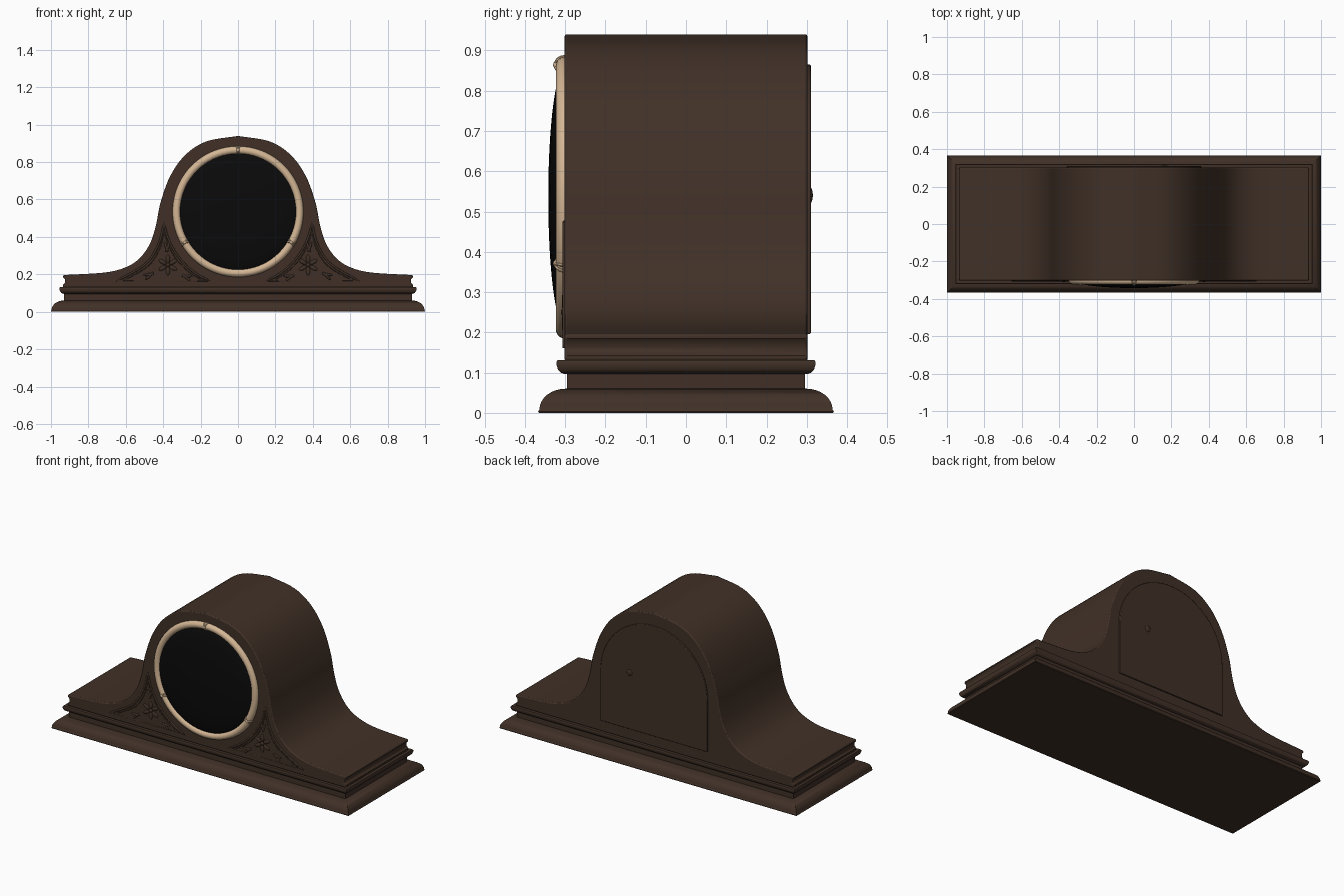
import bpy, bmesh, math
from mathutils import Vector, Matrix

cube = bpy.data.objects.get("Cube")
if cube:
    bpy.data.objects.remove(cube, do_unlink=True)


def material(name, rgb):
    m = bpy.data.materials.new(name)
    m.use_nodes = True
    m.diffuse_color = (*rgb, 1)
    m.node_tree.nodes["Principled BSDF"].inputs["Base Color"].default_value = (*rgb, 1)
    return m


wood = material("dark walnut", (0.052, 0.030, 0.020))
brass = material("pale brass", (0.66, 0.47, 0.30))
black = material("black glass", (0.003, 0.003, 0.003))


def finish(name, bm, mat, bevel=0, angle=40):
    """Turn a bmesh into a named, smooth-shaded object."""
    bmesh.ops.recalc_face_normals(bm, faces=bm.faces)
    me = bpy.data.meshes.new(name)
    bm.to_mesh(me)
    bm.free()
    me.materials.append(mat)
    ob = bpy.data.objects.new(name, me)
    bpy.context.collection.objects.link(ob)
    bpy.ops.object.select_all(action='DESELECT')
    ob.select_set(True)
    bpy.context.view_layer.objects.active = ob
    bpy.ops.object.shade_smooth_by_angle(angle=math.radians(angle))
    if bevel:
        mod = ob.modifiers.new("soft edges", 'BEVEL')
        mod.width, mod.segments = bevel, 2
        mod.limit_method, mod.angle_limit = 'ANGLE', math.radians(50)
    return ob


def spline(pts, steps=6):
    """Smooth open curve through 2D points."""
    p = [Vector(q) for q in pts]
    p = [2 * p[0] - p[1]] + p + [2 * p[-1] - p[-2]]
    out = []
    for a, b, c, d in zip(p, p[1:], p[2:], p[3:]):
        for i in range(steps):
            t = i / steps
            out.append(0.5 * (2 * b + (c - a) * t + (2 * a - 5 * b + 4 * c - d) * t * t
                              + (3 * b - a - 3 * c + d) * t ** 3))
    return out + [p[-2]]


def slab(name, outline, y0, y1, mat, bevel):
    """Extrude an x-z outline from y0 to y1."""
    bm = bmesh.new()
    face = bm.faces.new([bm.verts.new((x, y0, z)) for x, z in outline])
    new = bmesh.ops.extrude_face_region(bm, geom=[face])["geom"]
    bmesh.ops.translate(bm, vec=(0, y1 - y0, 0),
                        verts=[v for v in new if isinstance(v, bmesh.types.BMVert)])
    return finish(name, bm, mat, bevel)


def moulding(name, profile):
    """Stack rectangles given as (inset, height) and skin them."""
    bm = bmesh.new()
    rings = [[bm.verts.new((sx * (1 - d), sy * (0.367 - d), z))
              for sx, sy in ((-1, -1), (1, -1), (1, 1), (-1, 1))] for d, z in profile]
    for a, b in zip(rings, rings[1:]):
        for i in range(4):
            j = (i + 1) % 4
            bm.faces.new((a[i], a[j], b[j], b[i]))
    bm.faces.new(rings[0])
    bm.faces.new(rings[-1])
    return finish(name, bm, wood)


def torus(bm, major, minor, matrix, n=72, m=14):
    grid = [[bm.verts.new(matrix @ Vector((
        (major + minor * math.cos(v)) * math.cos(u),
        (major + minor * math.cos(v)) * math.sin(u), minor * math.sin(v))))
        for v in (math.tau * j / m for j in range(m))]
        for u in (math.tau * i / n for i in range(n))]
    for i in range(n):
        for j in range(m):
            k, l = (i + 1) % n, (j + 1) % m
            bm.faces.new((grid[i][j], grid[k][j], grid[k][l], grid[i][l]))


def blob(bm, loc, size, turn=0, seg=16):
    """Ellipsoid turned in the front plane."""
    mat = Matrix.Translation(loc) @ Matrix.Rotation(turn, 4, 'Y') @ Matrix.Diagonal((*size, 1))
    bmesh.ops.create_uvsphere(bm, u_segments=seg, v_segments=seg // 2, radius=1, matrix=mat)


# Stepped plinth
quarter = [(0.003 + 0.065 * (1 - math.cos(t)), 0.008 + 0.052 * math.sin(t))
           for t in (math.pi / 2 * i / 8 for i in range(9))]
moulding("base_moulding", [(0.002, 0), (0, 0.004)] + quarter)
moulding("plinth_neck", [(0.071, 0.055), (0.071, 0.1)])
moulding("band_moulding", [(0.066, 0.096), (0.056, 0.1), (0.049, 0.108), (0.046, 0.118),
                           (0.046, 0.128), (0.048, 0.131), (0.068, 0.131)])

# Case: arched hump sweeping into flat shoulders
half = spline([(0, 0.94), (0.17, 0.91), (0.285, 0.835), (0.365, 0.72), (0.415, 0.58),
               (0.437, 0.47), (0.468, 0.37), (0.522, 0.29), (0.595, 0.24),
               (0.71, 0.21), (0.935, 0.196)])
half += [Vector(p) for p in ((0.935, 0.185), (0.926, 0.175), (0.924, 0.155),
                             (0.936, 0.143), (0.936, 0.129))]
case = half + [Vector((-p.x, p.y)) for p in reversed(half[1:])]
slab("clock_case", case, -0.302, 0.302, wood, 0.006)

# Back door and its knob
arch = [(0.36 * math.cos(t), 0.505 + 0.36 * math.sin(t))
        for t in (math.pi * i / 32 for i in range(33))]
slab("back_door", arch + [(-0.36, 0.196), (0.36, 0.196)], 0.295, 0.31, wood, 0.003)
bm = bmesh.new()
blob(bm, (0.163, 0.308, 0.54), (0.02, 0.007, 0.02))
finish("door_knob", bm, wood)

# Domed dial and bezel
CENTRE = Vector((0, -0.302, 0.535))
bm = bmesh.new()
blob(bm, CENTRE, (0.318, 0.04, 0.318), seg=64)
finish("dial_glass", bm, black)

facing = Matrix.Rotation(math.pi / 2, 4, 'X')
bm = bmesh.new()
torus(bm, 0.329, 0.021, Matrix.Translation(CENTRE) @ facing)
finish("bezel_ring", bm, brass)

# Crossed ribbon ties on the bezel
bm = bmesh.new()
for deg in (90, 210, 330):
    a = math.radians(deg)
    spot = CENTRE + 0.329 * Vector((math.cos(a), 0, math.sin(a)))
    place = Matrix.Translation(spot) @ Matrix.Rotation(-a, 4, 'Y')
    for tilt in (-0.4, 0.4):
        torus(bm, 0.0225, 0.004, place @ Matrix.Rotation(tilt, 4, 'Y'), 24, 8)
    blob(bm, spot + Vector((0, -0.022, 0)), (0.008, 0.006, 0.008))
finish("bezel_ribbons", bm, brass)


def tube(name, pts, radius):
    cu = bpy.data.curves.new(name, 'CURVE')
    cu.dimensions, cu.bevel_depth, cu.bevel_resolution = '3D', radius, 2
    sp = cu.splines.new('POLY')
    sp.points.add(len(pts) - 1)
    for point, (x, z) in zip(sp.points, pts):
        point.co = (x, -0.301, z, 1)
    sp.use_cyclic_u = True
    cu.materials.append(wood)
    bpy.context.collection.objects.link(bpy.data.objects.new(name, cu))


# Carved corner panels either side of the dial
for side, s in (("left", 1), ("right", -1)):
    inner = [(0.4 * math.cos(t), 0.535 + 0.4 * math.sin(t))
             for t in (math.radians(-68 + 59 * i / 16) for i in range(17))]
    outer = spline([inner[-1], (0.425, 0.36), (0.495, 0.255), (0.65, 0.162)])
    rim = inner + [tuple(p) for p in outer[1:]]
    tube(side + "_panel_rim", [(s * x, z) for x, z in rim], 0.006)
    mid = Vector((0.385, 0.262))
    tube(side + "_panel_bead", [(s * (mid.x + 0.86 * (x - mid.x)), mid.y - 0.01 + 0.86 * (z - mid.y))
                                for x, z in rim], 0.003)
    bm = bmesh.new()
    flower = Vector((s * 0.375, -0.301, 0.25))
    for i in range(6):
        a = math.pi / 2 + i * math.tau / 6
        blob(bm, flower + 0.033 * Vector((math.cos(a), 0, math.sin(a))), (0.023, 0.007, 0.011), -a)
    blob(bm, flower, (0.011, 0.01, 0.011))
    # Leaves reaching into the three corners
    for dx, dz, deg in ((0.09, -0.05, -25), (-0.09, -0.06, 200), (0.005, 0.085, 90)):
        a = math.radians(deg)
        for bend in (-0.35, 0.35):
            turn = a + bend if s > 0 else math.pi - a - bend
            off = Vector((s * dx, 0, dz)) + 0.012 * Vector((math.cos(turn), 0, math.sin(turn)))
            blob(bm, flower + off, (0.03, 0.006, 0.007), -turn)
    finish(side + "_panel_flower", bm, wood)
